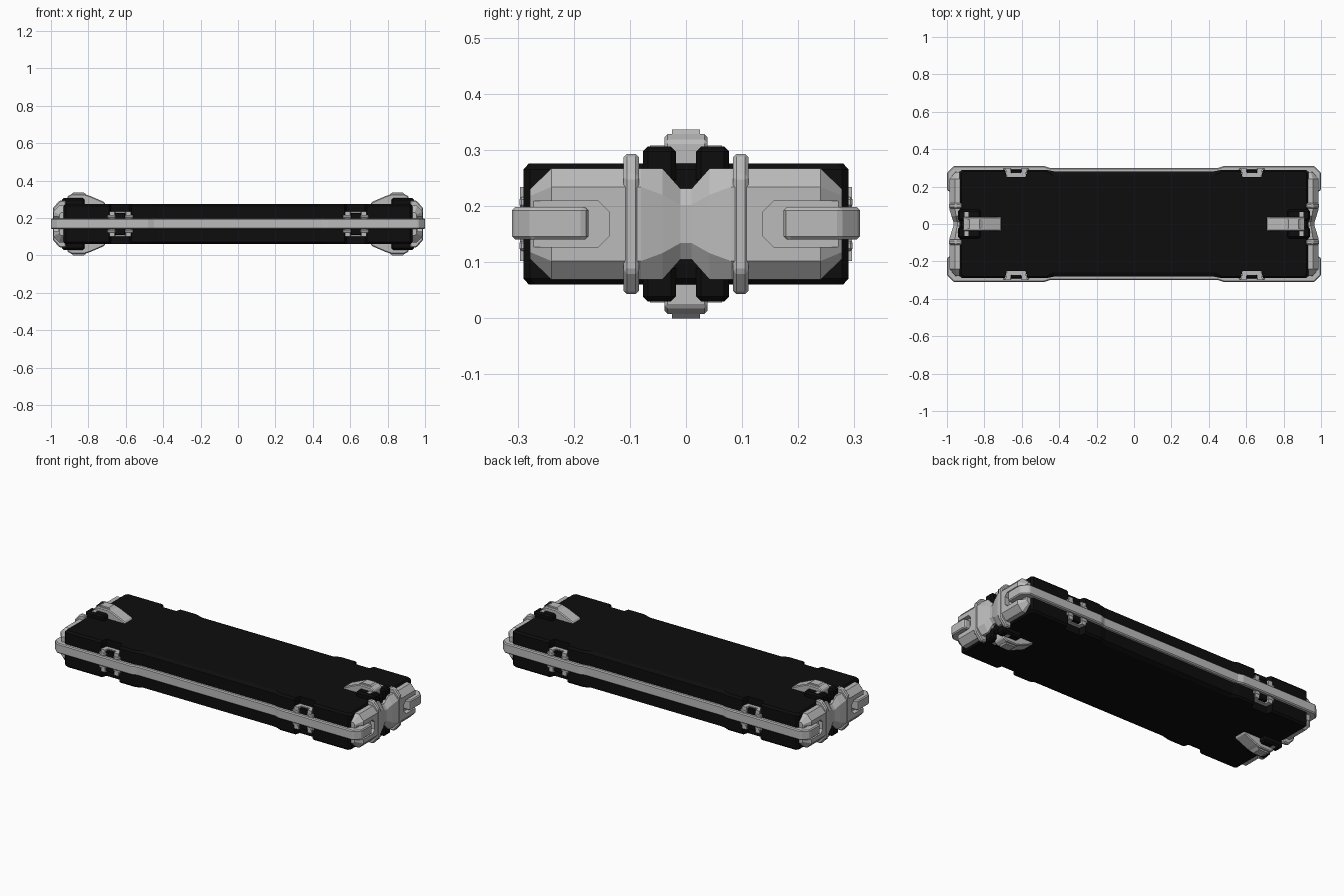
import bpy, bmesh

if "Cube" in bpy.data.objects:
    bpy.data.objects.remove(bpy.data.objects["Cube"])

MID = 0.168  # height of the symmetry plane


def material(name, value):
    m = bpy.data.materials.new(name)
    m.diffuse_color = (value, value, value, 1)
    m.use_nodes = True
    m.node_tree.nodes["Principled BSDF"].inputs["Base Color"].default_value = m.diffuse_color
    return m


BLACK = material("matte black", 0.004)
GREY = material("light grey", 0.5)


def finish(name, bm, mat, bevel=0):
    bmesh.ops.recalc_face_normals(bm, faces=bm.faces[:])
    mesh = bpy.data.meshes.new(name)
    bm.to_mesh(mesh)
    bm.free()
    mesh.materials.append(mat)
    ob = bpy.data.objects.new(name, mesh)
    bpy.context.collection.objects.link(ob)
    if bevel:
        b = ob.modifiers.new("chamfer", 'BEVEL')
        b.width, b.segments, b.limit_method = bevel, 1, 'ANGLE'
    return ob


def loft(name, rings, mat, bevel=0):
    """Skin closed rings of equal length and close both ends."""
    bm = bmesh.new()
    rows = [[bm.verts.new((x, y, z + MID)) for x, y, z in r] for r in rings]
    n = len(rows[0])
    for a, b in zip(rows, rows[1:]):
        for i in range(n):
            bm.faces.new((a[i], a[(i + 1) % n], b[(i + 1) % n], b[i]))
    bm.faces.new(rows[0])
    bm.faces.new(rows[-1])
    return finish(name, bm, mat, bevel)


def prism(name, pts, axis, lo, hi, mat, bevel=0):
    """Extrude a 2D outline along axis 0, 1 or 2."""
    def ring(d):
        return [tuple(list(p[:axis]) + [d] + list(p[axis:])) for p in pts]
    return loft(name, [ring(lo), ring(hi)], mat, bevel)


def box(name, x, y, z, mat, bevel=0):
    pts = [(x[0], y[0]), (x[1], y[0]), (x[1], y[1]), (x[0], y[1])]
    return prism(name, pts, 2, z[0], z[1], mat, bevel)


def mirror(ob, x=False, y=False, z=False):
    """Reflect the part through the middle of the model."""
    if not hasattr(mirror, "origin"):
        mirror.origin = bpy.data.objects.new("mirror_centre", None)
        mirror.origin.location = (0, 0, MID)
        mirror.origin.hide_render = True
        bpy.context.collection.objects.link(mirror.origin)
    m = ob.modifiers.new("mirror", 'MIRROR')
    m.use_axis = (x, y, z)
    m.use_mirror_merge = False
    m.mirror_object = mirror.origin
    return ob


# Main slab: outline with four edge notches, wider chamfer along the middle
def slab_outline(z, end_inset, mid_inset):
    e, m = 0.29 - end_inset, 0.29 - mid_inset
    xe = 0.932 - end_inset
    q = [(xe, e - 0.012), (xe - 0.012, e), (0.69, e), (0.68, 0.252),
         (0.58, 0.252), (0.57, e), (0.47, e), (0.43, m)]
    q += [(-x, y) for x, y in reversed(q)]
    q += [(-x, -y) for x, y in q]
    return [(x, y, z) for x, y in q]


loft("slab", [slab_outline(-0.108, 0.01, 0.03), slab_outline(-0.097, 0, 0.008),
              slab_outline(0.097, 0, 0.008), slab_outline(0.108, 0.01, 0.03)], BLACK)

# Side rails that wrap round the corners
half = [(0.45, 0.30), (0.48, 0.31), (0.965, 0.31), (1.0, 0.275), (1.0, 0.182),
        (0.992, 0.174), (0.95, 0.174), (0.95, 0.26), (0.93, 0.275)]
rail = half + [(-x, y) for x, y in reversed(half)]
mirror(prism("side_rail", rail, 2, -0.028, 0.03, GREY, 0.006), y=True)

# Edge clips with black plugs
for s in (-1, 1):
    c = 0.63 * s
    clip = [(c - 0.057, 0.296), (c - 0.048, 0.247), (c + 0.048, 0.247),
            (c + 0.057, 0.296), (c + 0.03, 0.296), (c + 0.026, 0.272),
            (c - 0.026, 0.272), (c - 0.03, 0.296)]
    mirror(prism("edge_clip", clip, 2, -0.066, 0.066, GREY), y=True)
    mirror(box("clip_plug", (c - 0.028, c + 0.028), (0.265, 0.291),
               (-0.06, 0.06), BLACK, 0.004), y=True)
    # Hooked clip tips above and below the rail
    for d in (-1, 1):
        a = c + d * 0.047
        tip = box("clip_tip", (a - 0.022, a + 0.022), (0.275, 0.297),
                  (0.03, 0.048), GREY, 0.004)
        mirror(tip, y=True, z=True)

# End caps: sections along y as (y, outer z, inner z, shoulder x, face x)
stations = [(0.278, 0.062, 0.05, 0.945, 0.955), (0.24, 0.099, 0.066, 0.957, 0.987),
            (0.08, 0.099, 0.066, 0.957, 0.987), (0.042, 0.099, 0.052, 0.952, 0.976),
            (0.01, 0.063, 0.034, 0.945, 0.965)]
stations += [(-s[0],) + s[1:] for s in reversed(stations)]
rings = [[(0.91, y, -zo), (xm, y, -zo), (xf, y, -zi),
          (xf, y, zi), (xm, y, zo), (0.91, y, zo)] for y, zo, zi, xm, xf in stations]
cap = loft("end_cap", rings, GREY)

# Slots in the caps for the rail ends
slot = [(0.137, -0.022), (0.156, -0.041), (0.4, -0.041),
        (0.4, 0.041), (0.156, 0.041), (0.137, 0.022)]
for s in (1, -1):
    cutter = prism("slot_cutter", [(s * y, z) for y, z in slot], 0, 0.96, 1.1, GREY)
    cutter.hide_render = True
    cutter.hide_viewport = True
    cut = cap.modifiers.new("slot", 'BOOLEAN')
    cut.operation, cut.solver, cut.object = 'DIFFERENCE', 'EXACT', cutter
mirror(cap, x=True)

# Vertical ribs over the caps
rib = [(0.92, 0.125), (0.955, 0.125), (0.99, 0.085),
       (0.99, -0.085), (0.955, -0.125), (0.92, -0.125)]
mirror(prism("cap_rib", rib, 1, 0.084, 0.111, GREY, 0.006), x=True, y=True)

# Black latch holders at both ends, above and below
mirror(box("latch_holder", (0.82, 0.942), (0.018, 0.077), (0.07, 0.138),
           BLACK, 0.009), x=True, y=True, z=True)
mirror(box("latch_crossbar", (0.885, 0.906), (-0.064, 0.064), (0.09, 0.1395),
           GREY), x=True, z=True)

# Ramped latches with a narrow raised crown
latch = [(0.71, 0.10), (0.712, 0.116), (0.79, 0.15), (0.82, 0.16),
         (0.89, 0.16), (0.912, 0.148), (0.912, 0.10)]
mirror(prism("latch", latch, 1, -0.038, 0.038, GREY, 0.005), x=True, z=True)
crown = [(0.80, 0.15), (0.825, 0.168), (0.88, 0.168), (0.90, 0.15)]
mirror(prism("latch_crown", crown, 1, -0.025, 0.025, GREY), x=True, z=True)
